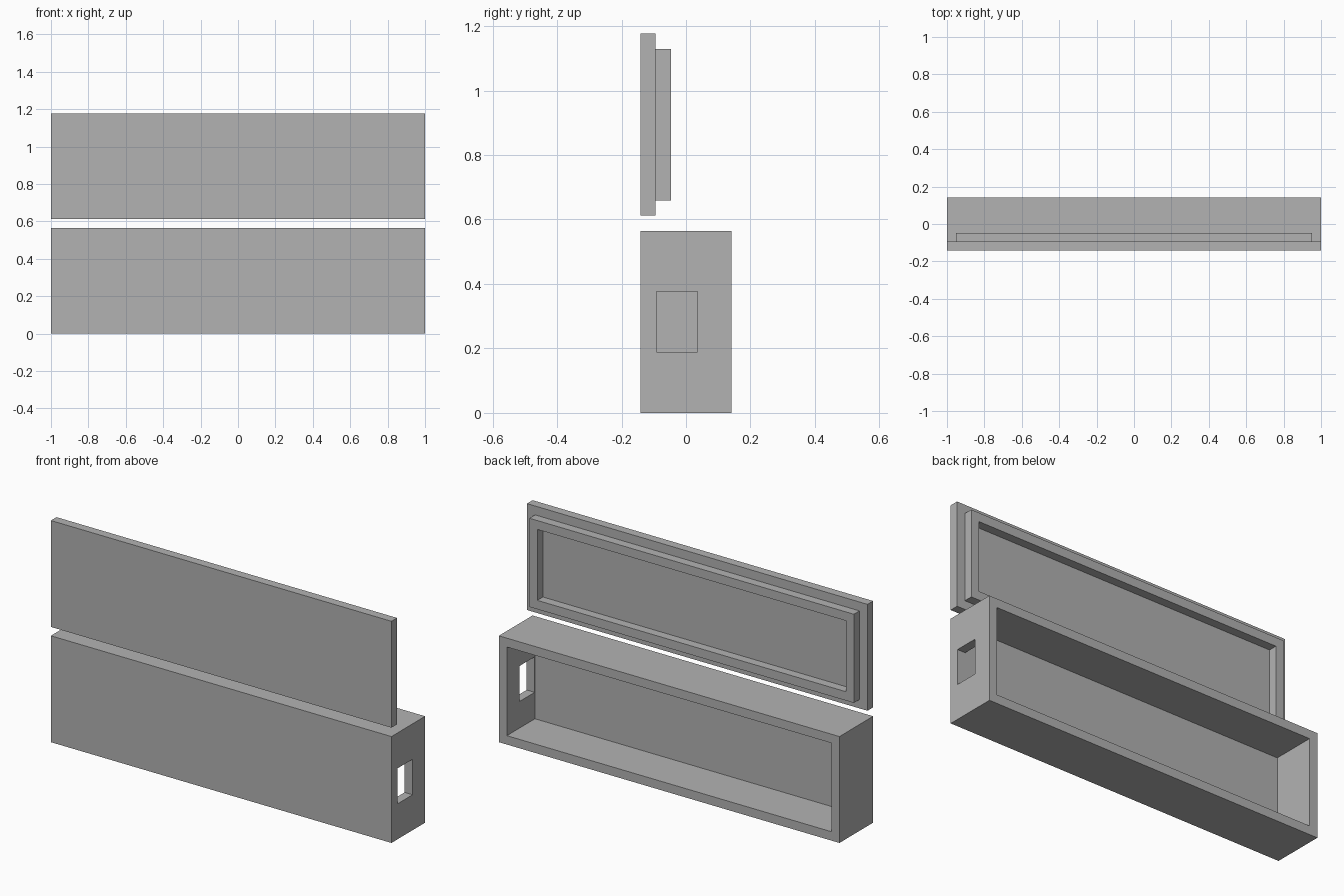
import bpy, bmesh
from mathutils import Vector

cube = bpy.data.objects.get("Cube")
if cube:
    bpy.data.objects.remove(cube, do_unlink=True)

T = 2 / 42.5                      # wall thickness, the module of the design
HEIGHT, DEPTH = 12 * T, 6 * T

grey = bpy.data.materials.new("plain grey")
colour = (0.448, 0.448, 0.448, 1)
grey.use_nodes = True
grey.diffuse_color = colour
grey.node_tree.nodes["Principled BSDF"].inputs["Base Color"].default_value = colour


def box(name, low, high, steps=()):
    """Box between two corners; each step insets the back face, then pushes it along y."""
    low, high = Vector(low), Vector(high)
    bm = bmesh.new()
    bmesh.ops.create_cube(bm, size=1)
    for v in bm.verts:
        v.co = (low + high) / 2 + v.co * (high - low)
    bm.normal_update()
    back = max(bm.faces, key=lambda f: f.normal.y)
    for inset, push in steps:
        bmesh.ops.inset_region(bm, faces=[back], thickness=inset, use_even_offset=True)
        bmesh.ops.inset_region(bm, faces=[back], thickness=0)
        bmesh.ops.translate(bm, verts=back.verts, vec=(0, push, 0))
    bmesh.ops.recalc_face_normals(bm, faces=bm.faces)
    mesh = bpy.data.meshes.new(name)
    bm.to_mesh(mesh)
    bm.free()
    mesh.materials.append(grey)
    obj = bpy.data.objects.new(name, mesh)
    bpy.context.collection.objects.link(obj)
    return obj


# Hollow case, open at the back
case = box("case", (-1, -DEPTH / 2, 0), (1, DEPTH / 2, HEIGHT),
           [(T, T - DEPTH)])

# Lid standing above the case, with a raised rim that fits the opening
box("lid", (-1, -DEPTH / 2, HEIGHT + T), (1, -DEPTH / 2 + T, 2 * HEIGHT + T),
    [(T, T), (T, -T)])

# Cable slot through the left end wall
cutter = box("slot_cutter", (1 - 2 * T, -0.0916, 4 * T), (1 + T, 0.036, 8 * T))
cutter.hide_render = True
cut = case.modifiers.new("cable_slot", 'BOOLEAN')
cut.operation = 'DIFFERENCE'
cut.solver = 'EXACT'
cut.object = cutter
bpy.context.view_layer.objects.active = case
bpy.ops.object.modifier_apply(modifier=cut.name)
bpy.data.objects.remove(cutter, do_unlink=True)
